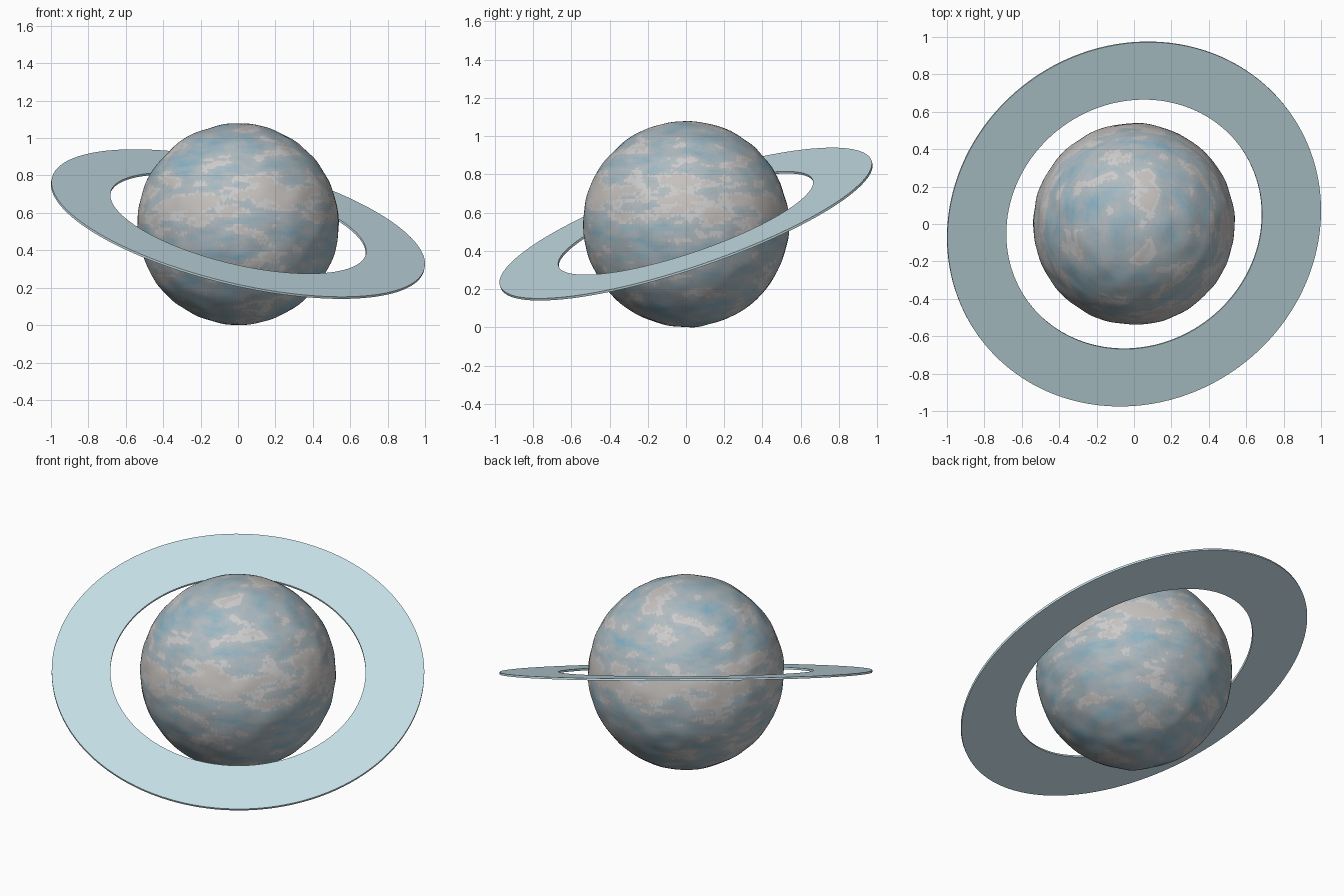
import bpy, bmesh, math
from mathutils import Vector, noise

if "Cube" in bpy.data.objects:
    bpy.data.objects.remove(bpy.data.objects["Cube"])

CENTRE = Vector((0, 0, 0.54))
RADIUS = 0.54


def material(name, rgb):
    m = bpy.data.materials.new(name)
    m.diffuse_color = (*rgb, 1)
    m.use_nodes = True
    m.node_tree.nodes["Principled BSDF"].inputs["Base Color"].default_value = m.diffuse_color
    return m


def add_object(name, bm):
    mesh = bpy.data.meshes.new(name)
    bm.to_mesh(mesh)
    bm.free()
    ob = bpy.data.objects.new(name, mesh)
    bpy.context.collection.objects.link(ob)
    ob.location = CENTRE
    return ob


# planet: gently uneven ball
bm = bmesh.new()
bmesh.ops.create_icosphere(bm, subdivisions=6, radius=RADIUS)
for v in bm.verts:
    d = v.co.normalized()
    v.co = d * (RADIUS - 0.002 + 0.006 * noise.noise(d * 5))

# cloud bands: shades from warm grey to blue, streaked along the latitude
SHADES = 8
grey, blue = Vector((0.56, 0.53, 0.51)), Vector((0.19, 0.43, 0.56))
for f in bm.faces:
    f.smooth = True
    d = f.calc_center_median().normalized()
    streak = noise.fractal(Vector((d.x * 3, d.y * 3, d.z * 8)), 0.8, 2.0, 3)
    band = 0.42 - 0.35 * math.exp(-((d.z - 0.22) / 0.2) ** 2)
    t = min(max(band + 0.45 * streak, 0), 0.999)
    f.material_index = int(t * SHADES)
planet = add_object("planet", bm)
for i in range(SHADES):
    planet.data.materials.append(
        material(f"cloud_{i}", grey.lerp(blue, i / (SHADES - 1))))

# ring: thin flat annulus, a rectangle spun about its axis and tilted
bm = bmesh.new()
inner, outer, half = 0.702, 1.025, 0.006
corners = [(inner, -half), (outer, -half), (outer, half), (inner, half)]
verts = [bm.verts.new((r, 0, z)) for r, z in corners]
edges = [bm.edges.new((verts[i], verts[(i + 1) % 4])) for i in range(4)]
bmesh.ops.spin(bm, geom=verts + edges, cent=(0, 0, 0), axis=(0, 0, 1),
               angle=math.tau, steps=128)
bmesh.ops.remove_doubles(bm, verts=bm.verts, dist=1e-4)
bmesh.ops.recalc_face_normals(bm, faces=bm.faces)
ring = add_object("ring", bm)
ring.rotation_euler = Vector((0.225, -0.312, 0.923)).to_track_quat('Z', 'Y').to_euler()
ring.data.materials.append(material("ring_ice", (0.58, 0.76, 0.82)))
bpy.context.view_layer.objects.active = ring
ring.select_set(True)
bpy.ops.object.shade_smooth_by_angle(angle=math.radians(30))
